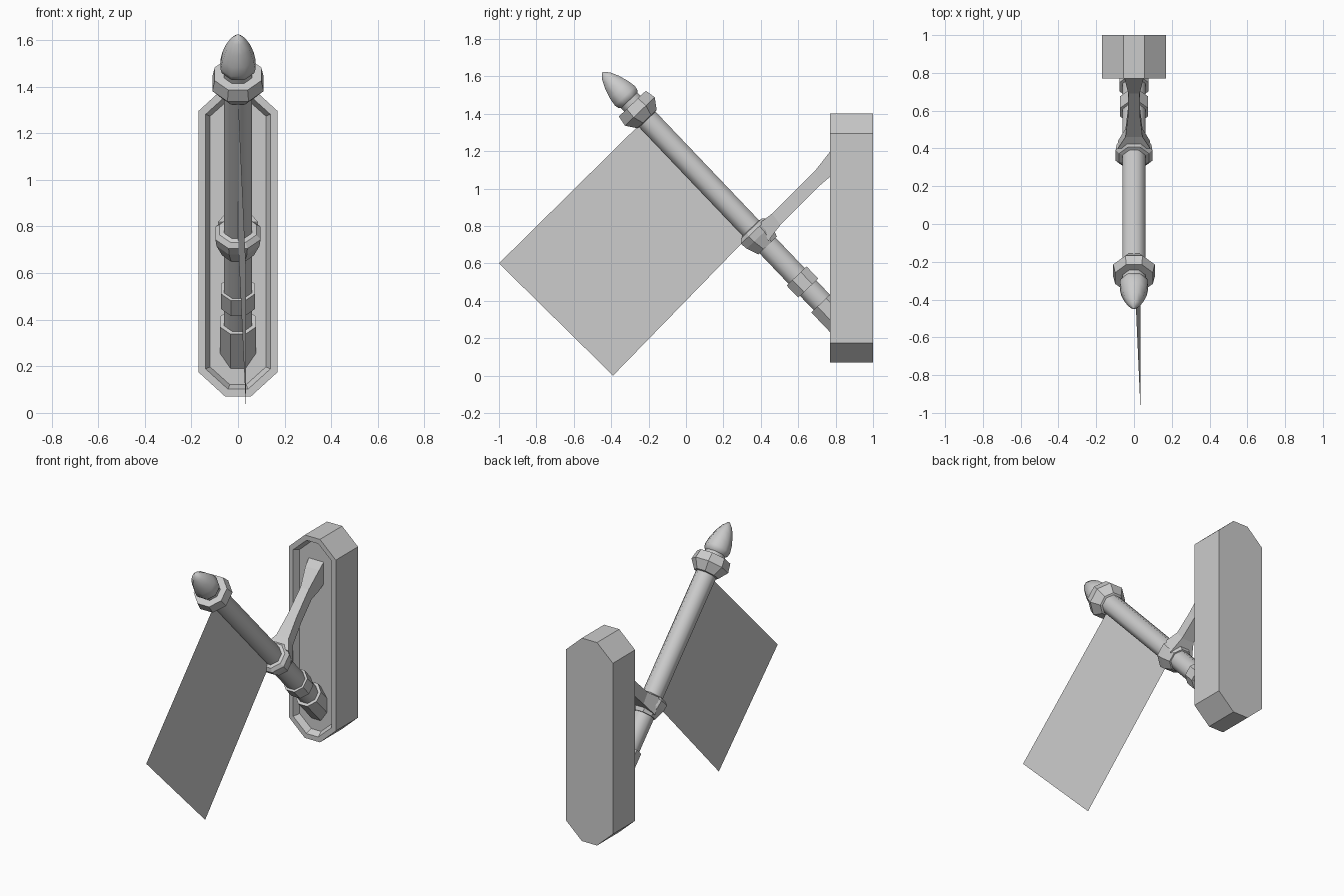
import bpy, bmesh, math
from mathutils import Vector

if "Cube" in bpy.data.objects:
    bpy.data.objects.remove(bpy.data.objects["Cube"])

TIP = Vector((0, -0.447, 1.622))           # top of the pole
D = Vector((0, 0.69, -0.724)).normalized()  # down the pole
N = Vector((0, -D.z, D.y))                  # across the pole
X = Vector((1, 0, 0))


def finish(bm, name, angle=None):
    bmesh.ops.recalc_face_normals(bm, faces=bm.faces)
    mesh = bpy.data.meshes.new(name)
    bm.to_mesh(mesh)
    bm.free()
    ob = bpy.data.objects.new(name, mesh)
    bpy.context.collection.objects.link(ob)
    if angle:
        bpy.ops.object.select_all(action='DESELECT')
        ob.select_set(True)
        bpy.context.view_layer.objects.active = ob
        bpy.ops.object.shade_smooth_by_angle(angle=math.radians(angle))
    return ob


def skin(bm, rings):
    # bridge successive vertex rings and cap both ends
    loops = [[bm.verts.new(p) for p in r] for r in rings]
    n = len(loops[0])
    for a, b in zip(loops, loops[1:]):
        for i in range(n):
            bm.faces.new((a[i], a[(i + 1) % n], b[(i + 1) % n], b[i]))
    bm.faces.new(loops[0])
    bm.faces.new(loops[-1])


def turned(name, profile, angle=None):
    # eight-sided turned part along the pole; profile = (distance, radius)
    bm = bmesh.new()
    rings = []
    for t, r in profile:
        rings.append([TIP + D * t + X * r * math.cos((k + .5) * math.pi / 4)
                      + N * r * math.sin((k + .5) * math.pi / 4) for k in range(8)])
    skin(bm, rings)
    return finish(bm, name, angle)


# Wall plaque with recessed front panel
bm = bmesh.new()
outline = [(.055, .07), (.17, .175), (.17, 1.295), (.055, 1.4)]
outline += [(-x, z) for x, z in reversed(outline)]
skin(bm, [[(x, y, z) for x, z in outline] for y in (1.0, .77)])
bmesh.ops.recalc_face_normals(bm, faces=bm.faces)
front = min(bm.faces, key=lambda f: f.calc_center_median().y)
bmesh.ops.inset_region(bm, faces=[front], thickness=.034)
bmesh.ops.inset_region(bm, faces=[front], thickness=.021)
for v in front.verts:
    v.co.y = .81
finish(bm, "wall_plaque")

# Pole, finial and rings
turned("pole", [(.2, .065), (1.86, .065)], 50)
turned("finial", [(0, .004), (.03, .032), (.075, .055), (.13, .073), (.175, .081),
                  (.2, .075), (.215, .055), (.25, .055)], 50)
turned("top_collar", [(.232, .06), (.232, .108), (.29, .119), (.345, .078), (.35, .06)])
turned("bracket_ring", [(1.15, .06), (1.155, .085), (1.175, .105), (1.215, .1),
                        (1.28, .074), (1.28, .06)])
turned("lower_ring", [(1.505, .06), (1.505, .08), (1.595, .08), (1.595, .06)])
turned("pole_socket", [(1.7, .06), (1.7, .084), (1.93, .084)])

# Support arm: upper edge, lower edge, half width
bm = bmesh.new()
arm = [((.40, .82), (.44, .72), .085), ((.46, .866), (.505, .806), .045),
       ((.56, .965), (.605, .907), .033), ((.69, 1.095), (.72, 1.02), .03),
       ((.77, 1.197), (.77, 1.063), .05), ((.82, 1.245), (.82, 1.10), .055)]
skin(bm, [[(-w, *u), (w, *u), (w, *l), (-w, *l)] for u, l, w in arm])
finish(bm, "support_arm")

# Flag sheet
bm = bmesh.new()
pts = [(0, -.215, 1.375), (.035, -1, .6), (.035, -.39, 0), (0, .335, .745)]
bm.faces.new([bm.verts.new(p) for p in pts])
finish(bm, "flag")
